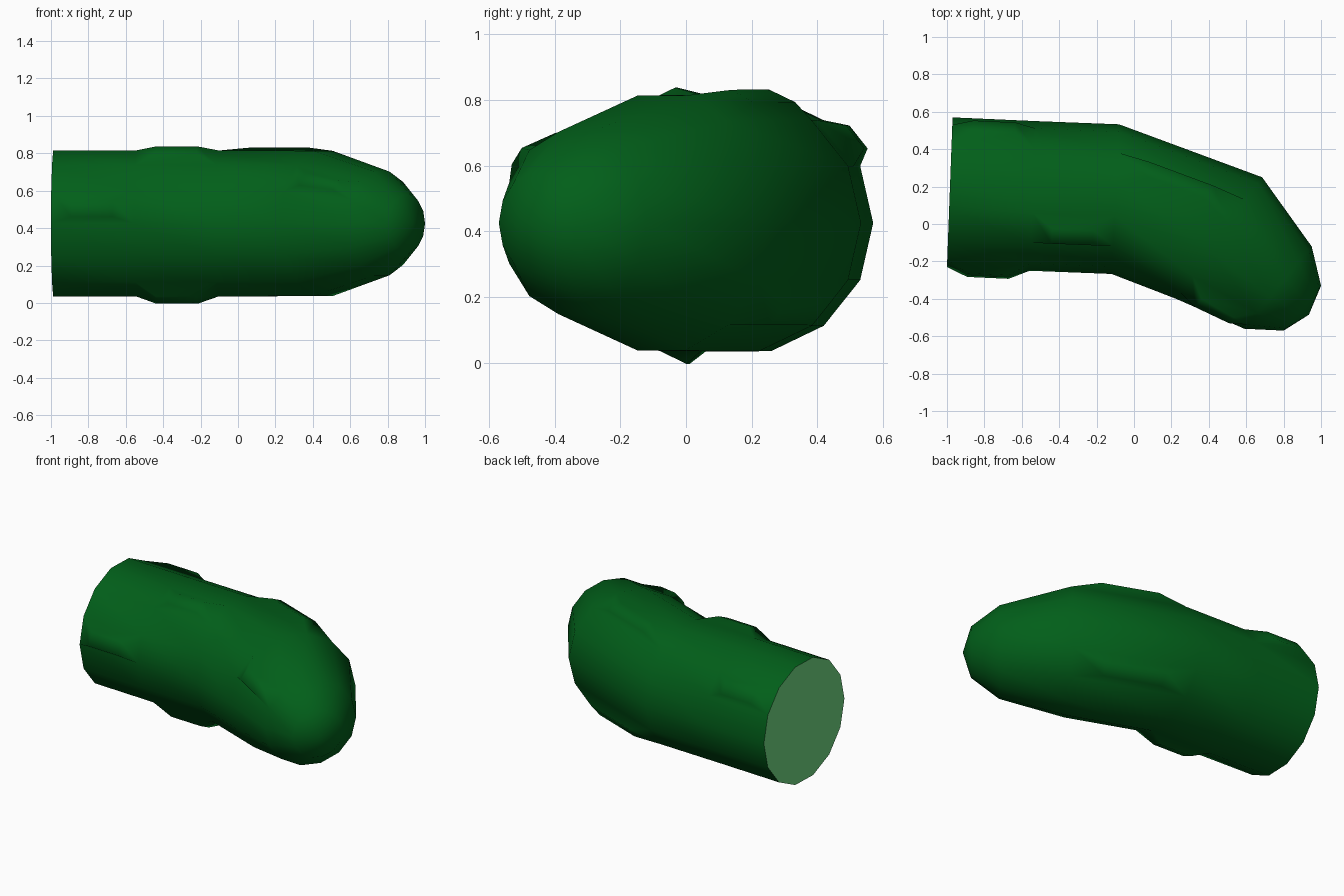
import bpy
import bmesh
import math
from mathutils import Vector

cube = bpy.data.objects.get("Cube")
if cube:
    bpy.data.objects.remove(cube, do_unlink=True)

SIDES = 14
MID_Z = 0.425
BUMP_HEIGHT = 0.055


def material(name, rgb):
    mat = bpy.data.materials.new(name)
    mat.use_nodes = True
    color = (*rgb, 1.0)
    mat.diffuse_color = color
    mat.node_tree.nodes["Principled BSDF"].inputs["Base Color"].default_value = color
    return mat


# Cross-sections: centre x, y and the sideways radius vector x, y
SECTIONS = [
    (-0.985, 0.17, 0.015, 0.4),
    (-0.54, 0.15, 0.018, 0.4),
    (-0.10, 0.133, 0.02, 0.4),
    (0.455, -0.075, 0.23, 0.325),
    (0.77, -0.34, 0.18, 0.22),
    (0.90, -0.45, 0.10, 0.12),
]
TIP = Vector((0.935, -0.485, MID_Z))

# Raised bumps: (row along the body, facet around it) -> sideways slide of the plateau
BUMPS = {(0, 1): -0.02, (0, 6): 0.02, (1, 4): 0.02, (1, 9): 0.02,
         (2, 2): -0.03, (2, 12): 0.0, (3, 5): 0.025}

bm = bmesh.new()


def ring(cx, cy, rx, ry):
    radius = math.hypot(rx, ry)
    verts = []
    for k in range(SIDES):
        a = 2 * math.pi * k / SIDES
        c = math.cos(a)
        verts.append(bm.verts.new((cx + rx * c, cy + ry * c,
                                   MID_Z + radius * math.sin(a))))
    return verts


def bump(corners, axis_point, slide):
    """Replace a facet by a low plateau of half its size."""
    points = [v.co for v in corners]
    centre = sum(points, Vector()) / 4
    normal = (points[2] - points[0]).cross(points[3] - points[1]).normalized()
    if normal.dot(centre - axis_point) < 0:
        normal.negate()
    around = (points[1] - points[0]).normalized()
    lift = normal * BUMP_HEIGHT + around * slide
    top = [bm.verts.new(centre + (p - centre) * 0.5 + lift) for p in points]
    bm.faces.new(top)
    for i in range(4):
        j = (i + 1) % 4
        bm.faces.new((corners[i], corners[j], top[j], top[i]))


# Curved body skin
rings = [ring(*s) for s in SECTIONS]
for row in range(len(rings) - 1):
    a, b = rings[row], rings[row + 1]
    axis_point = (Vector((*SECTIONS[row][:2], MID_Z))
                  + Vector((*SECTIONS[row + 1][:2], MID_Z))) / 2
    for k in range(SIDES):
        n = (k + 1) % SIDES
        corners = [a[k], a[n], b[n], b[k]]
        if (row, k) in BUMPS:
            bump(corners, axis_point, BUMPS[row, k])
        else:
            bm.faces.new(corners)

# Rounded tip
tip = bm.verts.new(TIP)
for k in range(SIDES):
    bm.faces.new((rings[-1][k], rings[-1][(k + 1) % SIDES], tip))

# Smooth skin, then a flat cut end with a sharp rim showing the paler flesh
for face in bm.faces:
    face.smooth = True
cut = bm.faces.new(rings[0])
cut.material_index = 1
for edge in cut.edges:
    edge.smooth = False

bmesh.ops.recalc_face_normals(bm, faces=bm.faces[:])
mesh = bpy.data.meshes.new("cucumber_half")
bm.to_mesh(mesh)
bm.free()

mesh.materials.append(material("dark green skin", (0.0005, 0.114, 0.010)))
mesh.materials.append(material("pale green flesh", (0.16, 0.68, 0.22)))
obj = bpy.data.objects.new("cucumber_half", mesh)
bpy.context.collection.objects.link(obj)
